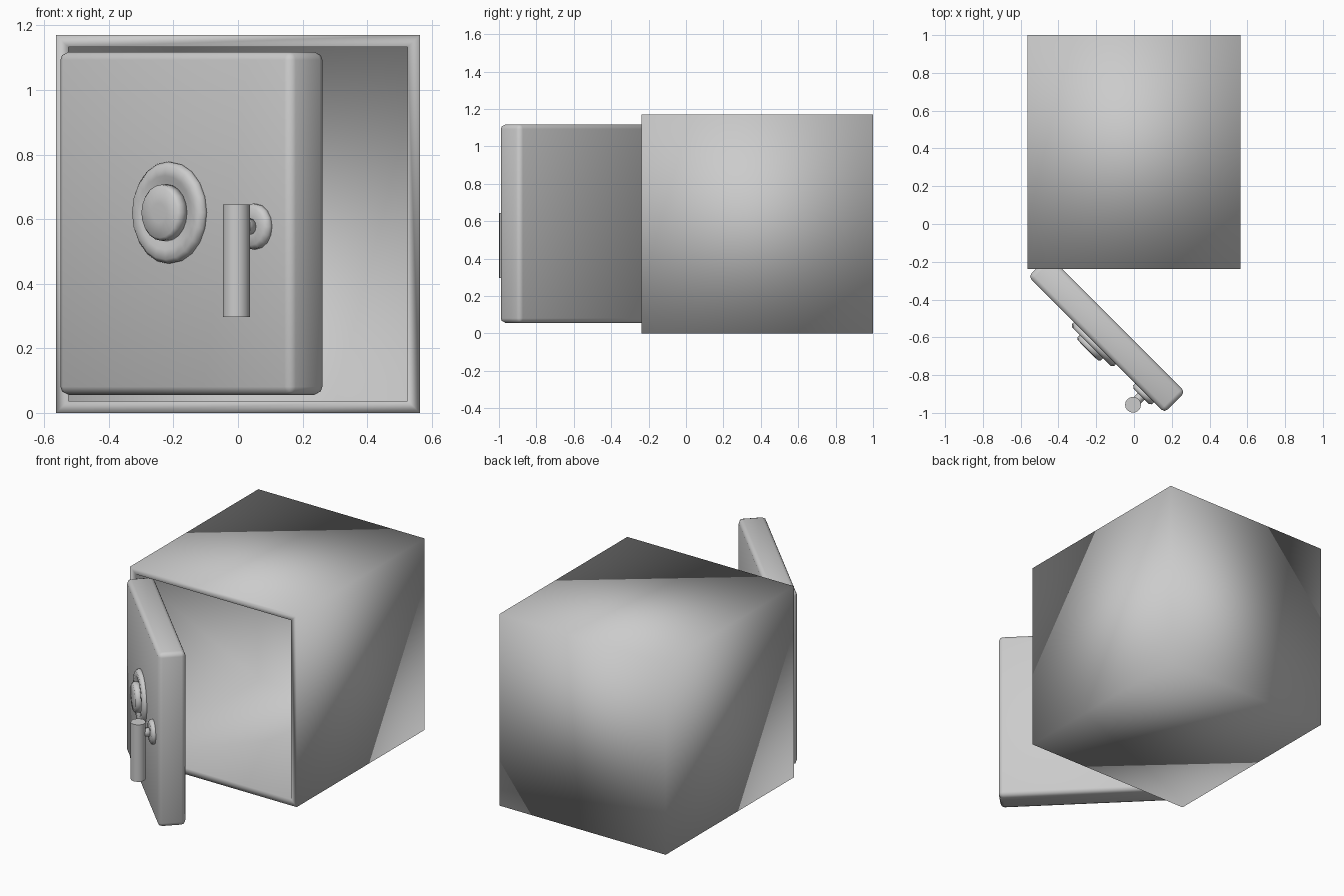
import bpy, bmesh, math
from mathutils import Matrix

if "Cube" in bpy.data.objects:
    bpy.data.objects.remove(bpy.data.objects["Cube"])

# Door space: x runs along the open door, -y points out of its face
DOOR = Matrix.Rotation(math.radians(-45), 4, 'Z')
FACE = 0.593            # distance of the outer door face


def make(name, bm, matrix=Matrix()):
    bmesh.ops.recalc_face_normals(bm, faces=bm.faces)
    me = bpy.data.meshes.new(name)
    bm.to_mesh(me)
    bm.free()
    for p in me.polygons:
        p.use_smooth = True
    ob = bpy.data.objects.new(name, me)
    ob.matrix_world = matrix
    bpy.context.collection.objects.link(ob)
    return ob


def box(lo, hi):
    bm = bmesh.new()
    bmesh.ops.create_cube(bm, size=1)
    for v in bm.verts:
        v.co = [(a + b) / 2 + c * (b - a) for a, b, c in zip(lo, hi, v.co)]
    return bm


def lathe(name, profile, matrix, sides):
    """Revolve (radius, height) points around local z, closing both ends."""
    bm = bmesh.new()
    rings = []
    for r, h in profile:
        rings.append([bm.verts.new((r * math.cos(2 * math.pi * i / sides),
                                    r * math.sin(2 * math.pi * i / sides), h))
                      for i in range(sides)])
    for a, b in zip(rings, rings[1:]):
        for i in range(sides):
            j = (i + 1) % sides
            bm.faces.new((a[i], a[j], b[j], b[i]))
    bm.faces.new(rings[0])
    bm.faces.new(rings[-1])
    return make(name, bm, matrix)


def on_door(u, z):
    return DOOR @ Matrix.Translation((u, -FACE, z)) @ Matrix.Rotation(math.pi / 2, 4, 'X')


def sharpen(ob):
    bpy.ops.object.select_all(action='DESELECT')
    ob.select_set(True)
    bpy.context.view_layer.objects.active = ob
    bpy.ops.object.shade_smooth_by_angle(angle=math.radians(50))


# Hollow safe body, soft shaded across its corners
bm = box((-0.563, -0.237, 0), (0.563, 1.0, 1.17))
bm.normal_update()
front = min(bm.faces, key=lambda f: f.calc_center_median().y)
bmesh.ops.inset_individual(bm, faces=[front], thickness=0.053)
bmesh.ops.inset_individual(bm, faces=[front], thickness=0.0, depth=-1.18)
make("safe_body", bm)

# Thick door swung open
bm = box((-0.199, -FACE, 0.056), (0.821, -0.437, 1.118))
bmesh.ops.bevel(bm, geom=bm.edges[:], offset=0.025, segments=2,
                profile=0.5, affect='EDGES')
make("door", bm, DOOR)

# Combination dial: flange and raised knob
lathe("dial_flange", [(0.155, -0.01), (0.158, 0.012), (0.145, 0.026),
                      (0.115, 0.026), (0.10, 0.018)], on_door(0.30, 0.62), 20)
lathe("dial_knob", [(0.088, 0.01), (0.087, 0.042), (0.078, 0.052),
                    (0.03, 0.054)], on_door(0.30, 0.62), 20)

# Handle: rosette, stem and upright grip
lathe("handle_rosette", [(0.07, -0.01), (0.071, 0.014), (0.058, 0.025),
                         (0.03, 0.025)], on_door(0.672, 0.577), 16)
lathe("handle_stem", [(0.025, 0.01), (0.025, 0.085)], on_door(0.672, 0.577), 12)
grip = lathe("handle_grip", [(0.042, 0.297), (0.042, 0.645)],
             Matrix.Translation((-0.005, -0.957, 0)), 16)
sharpen(grip)
